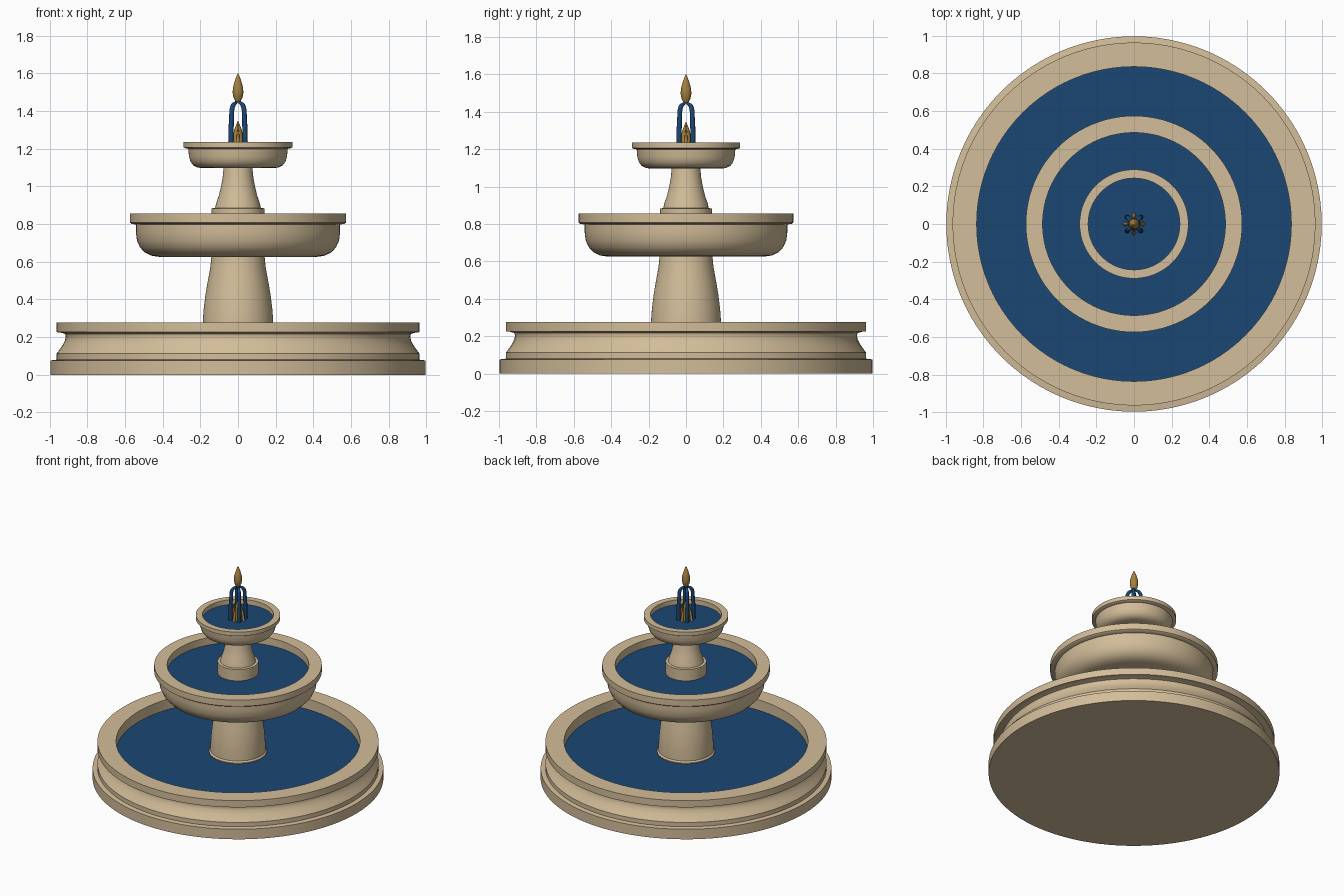
import bpy
import bmesh
from math import sin, cos, pi, radians
from mathutils import Vector

cube = bpy.data.objects.get("Cube")
if cube:
    bpy.data.objects.remove(cube)


def material(name, rgb):
    m = bpy.data.materials.new(name)
    m.use_nodes = True
    m.diffuse_color = (*rgb, 1)
    m.node_tree.nodes["Principled BSDF"].inputs["Base Color"].default_value = (*rgb, 1)
    return m


stone = material("warm_stone", (0.65, 0.51, 0.32))
water = material("deep_blue_water", (0.011, 0.061, 0.175))
gold = material("aged_gold", (0.38, 0.22, 0.05))


def finish(obj, mat, angle=35):
    obj.data.materials.append(mat)
    bpy.ops.object.select_all(action="DESELECT")
    obj.select_set(True)
    bpy.context.view_layer.objects.active = obj
    bpy.ops.object.shade_smooth_by_angle(angle=radians(angle))
    return obj


def lathe(name, profile, mat, steps=96):
    """Spin a (radius, height) profile around the z axis."""
    bm = bmesh.new()
    verts = [bm.verts.new((r, 0, z)) for r, z in profile]
    edges = [bm.edges.new(pair) for pair in zip(verts, verts[1:])]
    bmesh.ops.spin(bm, geom=verts + edges, cent=(0, 0, 0), axis=(0, 0, 1),
                   angle=2 * pi, steps=steps, use_duplicate=False)
    bmesh.ops.remove_doubles(bm, verts=bm.verts, dist=0.0001)
    bmesh.ops.recalc_face_normals(bm, faces=bm.faces)
    mesh = bpy.data.meshes.new(name)
    bm.to_mesh(mesh)
    bm.free()
    obj = bpy.data.objects.new(name, mesh)
    bpy.context.collection.objects.link(obj)
    return finish(obj, mat)


def disc(name, radius, z, mat):
    return lathe(name, [(0, z), (radius, z), (radius, z - 0.02), (0, z - 0.02)], mat)


# Ground basin: plinth, hollow moulding and flat rim
lathe("ground_basin", [
    (0, 0), (0.996, 0), (0.996, 0.076), (0.963, 0.08), (0.963, 0.112), (0.95, 0.13),
    (0.932, 0.155), (0.918, 0.182), (0.914, 0.203), (0.918, 0.217), (0.942, 0.224),
    (0.963, 0.226), (0.963, 0.277), (0.835, 0.277), (0.835, 0.1), (0, 0.1)], stone)
disc("ground_water", 0.837, 0.198, water)

# Lower pedestal with a small flared foot
lathe("lower_pedestal", [
    (0, 0.12), (0.198, 0.12), (0.198, 0.205), (0.188, 0.215), (0.187, 0.28), (0.182, 0.35),
    (0.172, 0.43), (0.158, 0.51), (0.147, 0.57), (0.14, 0.64), (0, 0.64)], stone)

# Middle bowl
lathe("middle_bowl", [
    (0, 0.626), (0.42, 0.626), (0.46, 0.632), (0.495, 0.649), (0.52, 0.676),
    (0.536, 0.711), (0.542, 0.756), (0.542, 0.797), (0.565, 0.801), (0.574, 0.808),
    (0.574, 0.855), (0.485, 0.855), (0.485, 0.7), (0, 0.7)], stone)
disc("middle_water", 0.487, 0.798, water)

# Upper pedestal with its round foot
lathe("upper_pedestal", [
    (0, 0.74), (0.14, 0.74), (0.14, 0.883), (0.121, 0.885), (0.116, 0.91), (0.102, 0.95),
    (0.09, 1.0), (0.081, 1.05), (0.075, 1.11), (0, 1.11)], stone)

# Top bowl
lathe("top_bowl", [
    (0, 1.096), (0.19, 1.096), (0.215, 1.1), (0.237, 1.111), (0.252, 1.131),
    (0.26, 1.156), (0.264, 1.199), (0.28, 1.202), (0.289, 1.207), (0.289, 1.236),
    (0.243, 1.236), (0.243, 1.14), (0, 1.14)], stone)
disc("top_water", 0.245, 1.2, water)

# Gilded spout and the pointed drop above it
lathe("spout", [(0, 1.19), (0.032, 1.19), (0.03, 1.25), (0.02, 1.3), (0, 1.35)], gold, 24)
lathe("pointed_drop", [
    (0, 1.443), (0.014, 1.45), (0.024, 1.471), (0.029, 1.498), (0.026, 1.528),
    (0.016, 1.563), (0.006, 1.59), (0, 1.601)], gold, 24)


def strand(name, path, turn, thickness, mat):
    """Tapered tube along (radius, height, size) points, turned about z."""
    curve = bpy.data.curves.new(name, "CURVE")
    curve.dimensions = "3D"
    curve.bevel_depth = thickness
    curve.bevel_resolution = 2
    curve.use_fill_caps = True
    spline = curve.splines.new("BEZIER")
    spline.bezier_points.add(len(path) - 1)
    for p, (r, z, size) in zip(spline.bezier_points, path):
        p.co = Vector((r * cos(turn), r * sin(turn), z))
        p.radius = size
        p.handle_left_type = p.handle_right_type = "AUTO"
    obj = bpy.data.objects.new(name, curve)
    bpy.context.collection.objects.link(obj)
    bpy.ops.object.select_all(action="DESELECT")
    obj.select_set(True)
    bpy.context.view_layer.objects.active = obj
    bpy.ops.object.convert(target="MESH")
    finish(bpy.context.object, mat, 50)


# Water jets arching over, with gilded leaves between them
for i in range(4):
    turn = pi / 4 + i * pi / 2
    strand(f"water_jet_{i + 1}", [
        (0.012, 1.445, 0.6), (0.036, 1.43, 0.9), (0.048, 1.36, 1), (0.052, 1.19, 1)],
        turn, 0.0135, water)
    strand(f"gilded_leaf_{i + 1}", [
        (0.05, 1.19, 1), (0.04, 1.25, 0.8), (0.022, 1.33, 0.1)],
        turn + pi / 4, 0.011, gold)
